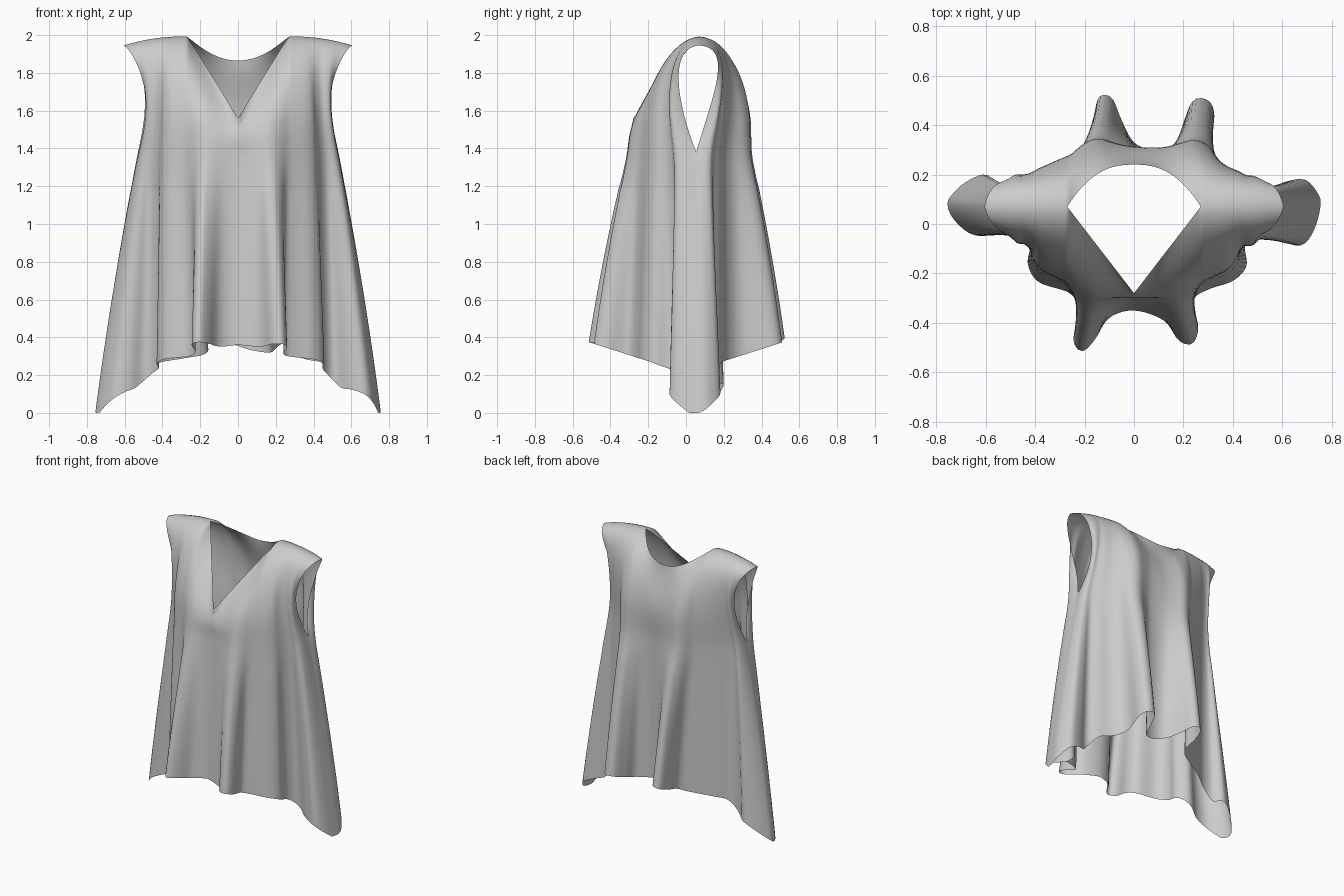
import bpy, bmesh, math
from mathutils import Vector

if "Cube" in bpy.data.objects:
    bpy.data.objects.remove(bpy.data.objects["Cube"])

N, LOW, UP, NECK = 60, 26, 18, 0.4   # columns per quarter, rows below/above armpit, neck share

# hem outline seen from above, split at the side seams (left -> right, then right -> left)
front_hem = [(-.755, .08), (-.73, .02), (-.66, -.04), (-.58, -.045), (-.49, -.01), (-.42, -.07),
             (-.43, -.16), (-.385, -.235), (-.26, -.28), (-.225, -.35), (-.245, -.47), (-.21, -.515),
             (-.16, -.47), (-.10, -.38), (0, -.35), (.12, -.39), (.18, -.47), (.235, -.485),
             (.26, -.42), (.24, -.31), (.30, -.265), (.40, -.23), (.455, -.17), (.45, -.08),
             (.51, -.02), (.60, -.07), (.68, -.085), (.73, -.02)]
back_hem = [(.755, .08), (.74, .13), (.69, .18), (.61, .17), (.53, .14), (.46, .18), (.36, .23),
            (.31, .31), (.325, .44), (.30, .50), (.24, .50), (.20, .41), (.17, .325), (.08, .30),
            (0, .33), (-.05, .42), (-.09, .51), (-.14, .515), (-.16, .44), (-.165, .32),
            (-.26, .26), (-.38, .20), (-.46, .15), (-.54, .15), (-.60, .20), (-.68, .17), (-.735, .12)]
hem = [Vector(p) for p in front_hem + back_hem]
F = len(front_hem)


def catmull(i, t):
    a, b, c, d = (hem[(i + k) % len(hem)] for k in (-1, 0, 1, 2))
    return .5 * (2 * b + (c - a) * t + (2 * a - 5 * b + 4 * c - d) * t * t
                 + (3 * b - a - 3 * c + d) * t ** 3)


def hem_height(x, y):
    """Body hem rises toward front and back; the side drapes hang to a point."""
    x = abs(x)
    body = .21 + .32 * abs(y) + .04 * max(0, 1 - x / .2)
    drape = max(0, .6 * abs(y - .04) + .5 * (.755 - x) - .02)
    k = min(1, max(0, (x - .43) / .12))
    return body + (drape - body) * k


def quarter(i0, i1):
    """Hem from control i0 to i1, resampled evenly by length, with its drooping height."""
    pts = [catmull(i, k / 12) for i in range(i0, i1) for k in range(12)] + [hem[i1 % len(hem)]]
    d = [0]
    for p, q in zip(pts, pts[1:]):
        d.append(d[-1] + (q - p).length)
    out, j = [], 0
    for k in range(N + 1):
        s = d[-1] * k / N
        while j < len(d) - 2 and d[j + 1] < s:
            j += 1
        p = pts[j].lerp(pts[j + 1], (s - d[j]) / (d[j + 1] - d[j]))
        out.append(Vector((p.x, p.y, hem_height(p.x, p.y))))
    return out


def top_edge(f, s):
    """Neckline near the middle, shoulder seam further out."""
    if f < NECK:
        k = f / NECK
        if s < 0:
            return Vector((.27 * k, -.28 + .35 * k, 1.56 + .44 * k - .008 * k ** 8))
        return Vector((.27 * k, .24 - .17 * k ** 2.5, 1.865 + .135 * k ** 2 - .008 * k ** 8))
    k = (f - NECK) / (1 - NECK)
    return Vector((.27 + .335 * k, .07, 1.992 + .01 * k - .057 * k * k))


def column(h, f, side, s):
    """One strip of cloth from hem to armpit level and on to the top edge."""
    a = f * math.pi / 2
    oval = Vector((side * .49 * math.sin(a), .05 + s * (.335 if s < 0 else .25) * math.cos(a), 1.38))
    share = .13 + (.08 if s < 0 else .2) * math.sin(2 * a) + .18 * math.exp(-((f - .7) / .17) ** 2)
    m = oval.lerp(Vector((h.x, h.y, 1.38)), share)
    t = top_edge(f, s)
    t.x *= side
    g, w = min(1, f / NECK) ** 2, f ** 4
    rise = .5 * (t.z - m.z)
    flare = (h - m) * (.55 * rise / (1.38 - h.z) * (1 - w))
    c1 = m + Vector((-side * .12 * w - flare.x,
                     s * ((.11 if s < 0 else .08) * w + (.04 if s > 0 else .02) * (1 - w)) - flare.y, rise))
    c2 = (t - (t - m) / 3).lerp(t + Vector((-side * .04 * w, s * (.16 if s < 0 else .19), -.01)), g)
    pts = []
    for k in range(LOW):
        q = 1 - k / LOW
        e = q * (1.22 - .22 * q)
        pts.append(Vector((m.x + (h.x - m.x) * e, m.y + (h.y - m.y) * e, m.z + (h.z - m.z) * q)))
    for k in range(UP + 1):
        u = k / UP
        v = 1 - u
        pts.append(m * v ** 3 + c1 * 3 * u * v * v + c2 * 3 * u * u * v + t * u ** 3)
    return pts


bm = bmesh.new()
centre_f, centre_b = front_hem.index((0, -.35)), F + back_hem.index((0, .33))
# four quarters: start, end, left/right, front/back, whether the run goes toward the centre
for i0, i1, side, s, inward in ((0, centre_f, -1, -1, True), (centre_f, F, 1, -1, False),
                                (F, centre_b, 1, 1, True), (centre_b, len(hem), -1, 1, False)):
    grid = []
    for k, h in enumerate(quarter(i0, i1)):
        f = (N - k if inward else k) / N
        grid.append([bm.verts.new(p) for p in column(h, f, side, s)])
    for c, d in zip(grid, grid[1:]):
        for r in range(LOW + UP):
            bm.faces.new((c[r], d[r], d[r + 1], c[r + 1]))

# sew side seams, shoulder seams and centre lines
bmesh.ops.remove_doubles(bm, verts=bm.verts, dist=.0004)
# relax the armpit-level crease
band = [v for v in bm.verts if 1.2 < v.co.z < 1.53 and not v.is_boundary]
for _ in range(6):
    bmesh.ops.smooth_vert(bm, verts=band, factor=.5, use_axis_x=True, use_axis_y=True, use_axis_z=True)
bmesh.ops.recalc_face_normals(bm, faces=bm.faces)
mesh = bpy.data.meshes.new("sleeveless_top")
bm.to_mesh(mesh)
bm.free()
top = bpy.data.objects.new("sleeveless_top", mesh)
bpy.context.collection.objects.link(top)
mesh.shade_smooth()
